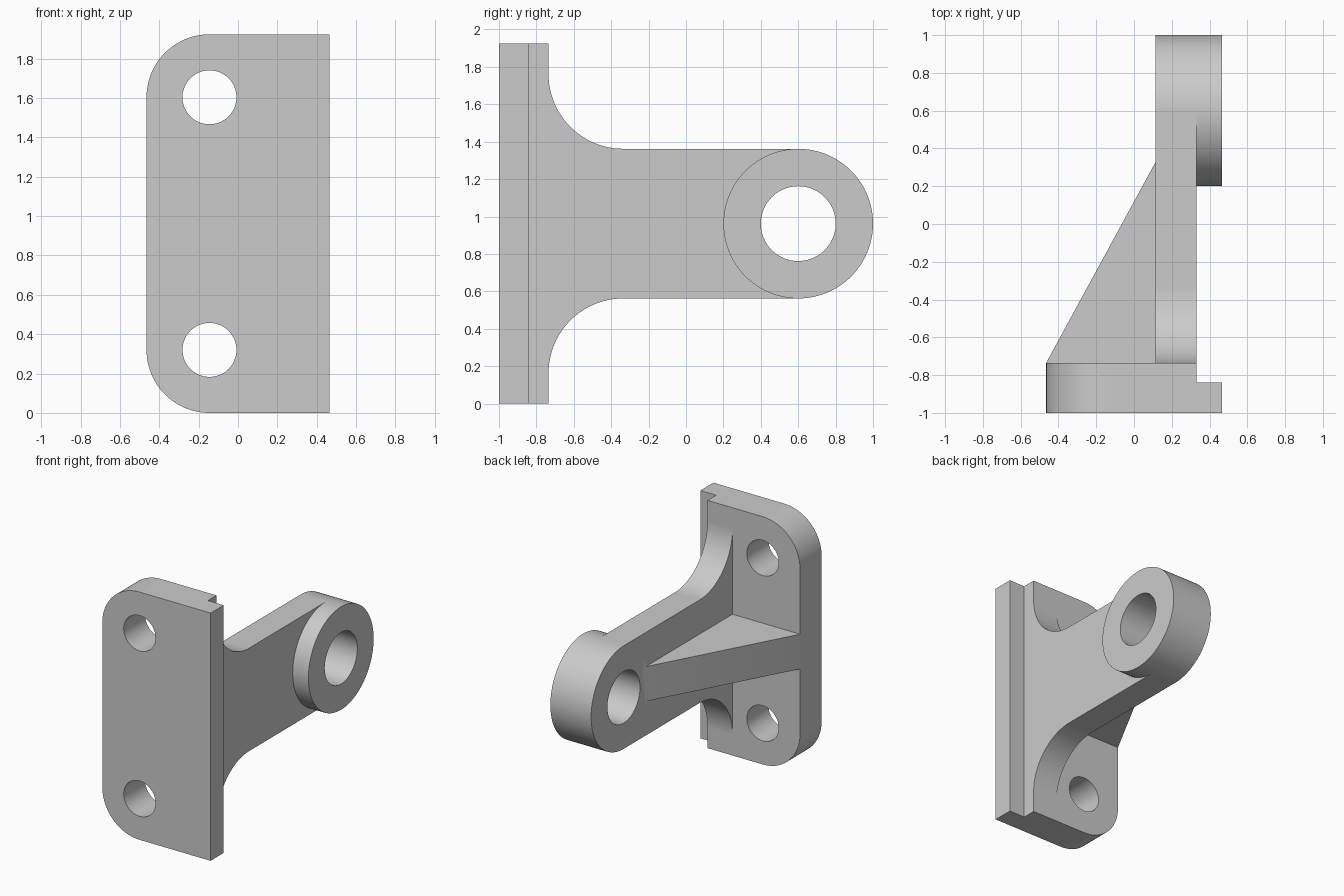
import bpy, bmesh
from math import cos, sin, radians
from mathutils import Vector

old = bpy.data.objects.get("Cube")
if old:
    bpy.data.objects.remove(old, do_unlink=True)

# Main dimensions
HALF_W = 0.465                     # half width of the plate
FRONT, BACK = -1.0, -0.735         # plate faces
HEIGHT, MID = 1.924, 0.962
ARM_IN, ARM_OUT = 0.115, 0.33      # arm sides
EYE_Y, EYE_R = 0.6, 0.4            # pivot eye
CORNER = 0.32                      # plate corner radius and hole offset
FILLET = 0.4
RIB = 0.135                        # half thickness of the rib

metal = bpy.data.materials.new("plain grey")
metal.use_nodes = True
grey = (0.6, 0.6, 0.6, 1)
metal.diffuse_color = grey
metal.node_tree.nodes["Principled BSDF"].inputs["Base Color"].default_value = grey


def arc(u, v, r, start, end, steps=24):
    angles = [radians(start + (end - start) * i / steps) for i in range(steps + 1)]
    return [(u + r * cos(a), v + r * sin(a)) for a in angles]


def circle(u, v, r):
    return arc(u, v, r, 0, 360, 96)[:-1]


def prism(name, outline, axis, lo, hi):
    """Extrude a 2D outline along an axis; the outline uses the other two axes in order."""
    def place(p, d):
        c = list(p)
        c.insert(axis, d)
        return Vector(c)
    bm = bmesh.new()
    face = bm.faces.new([bm.verts.new(place(p, lo)) for p in outline])
    grown = bmesh.ops.extrude_face_region(bm, geom=[face])["geom"]
    moved = [g for g in grown if isinstance(g, bmesh.types.BMVert)]
    offset = Vector()
    offset[axis] = hi - lo
    bmesh.ops.translate(bm, verts=moved, vec=offset)
    bmesh.ops.recalc_face_normals(bm, faces=bm.faces)
    mesh = bpy.data.meshes.new(name)
    bm.to_mesh(mesh)
    bm.free()
    mesh.materials.append(metal)
    ob = bpy.data.objects.new(name, mesh)
    bpy.context.collection.objects.link(ob)
    return ob


def combine(body, other, operation):
    bpy.context.view_layer.objects.active = body
    mod = body.modifiers.new(operation, 'BOOLEAN')
    mod.operation, mod.solver, mod.object = operation, 'EXACT', other
    bpy.ops.object.modifier_apply(modifier=mod.name)
    bpy.data.objects.remove(other, do_unlink=True)


# Mounting plate, rounded on its right side
cx = CORNER - HALF_W
plate = ([(HALF_W, 0), (HALF_W, HEIGHT)]
         + arc(cx, HEIGHT - CORNER, CORNER, 90, 180)
         + arc(cx, CORNER, CORNER, 180, 270))
body = prism("bracket", plate, 1, FRONT, BACK)

# Arm with fillets flaring into the plate
root = BACK + FILLET
flare = EYE_R + FILLET
sunk = BACK - 0.06
arm = ([(sunk, MID - flare)] + arc(root, MID - flare, FILLET, 180, 90)
       + [(EYE_Y, MID - EYE_R), (EYE_Y, MID + EYE_R)]
       + arc(root, MID + flare, FILLET, 270, 180) + [(sunk, MID + flare)])
combine(body, prism("arm", arm, 0, ARM_IN, ARM_OUT), 'UNION')

# Pivot eye
combine(body, prism("pivot_eye", circle(EYE_Y, MID, EYE_R), 0, ARM_IN, HALF_W), 'UNION')

# Triangular rib
inner = ARM_IN + 0.08
rib = [(-HALF_W, sunk), (inner, sunk), (inner, 0.33), (ARM_IN, 0.33), (-HALF_W, BACK)]
combine(body, prism("rib", rib, 2, MID - RIB, MID + RIB), 'UNION')

# Step along the back left edge of the plate
step = [(ARM_OUT, -0.84), (0.6, -0.84), (0.6, -0.6), (ARM_OUT, -0.6)]
combine(body, prism("step_cutter", step, 2, -0.1, HEIGHT + 0.1), 'DIFFERENCE')

# Pivot hole and two bolt holes
combine(body, prism("pivot_cutter", circle(EYE_Y, MID, 0.2), 0, 0, 0.6), 'DIFFERENCE')
for z in (CORNER, HEIGHT - CORNER):
    combine(body, prism("bolt_cutter", circle(cx, z, 0.137), 1, -1.1, -0.6), 'DIFFERENCE')

# Smooth rounded walls, crisp edges, flat planes
bpy.ops.object.select_all(action='DESELECT')
body.select_set(True)
bpy.context.view_layer.objects.active = body
bpy.ops.object.shade_smooth_by_angle(angle=radians(30))
weighted = body.modifiers.new("flat planes", 'WEIGHTED_NORMAL')
weighted.keep_sharp = True
